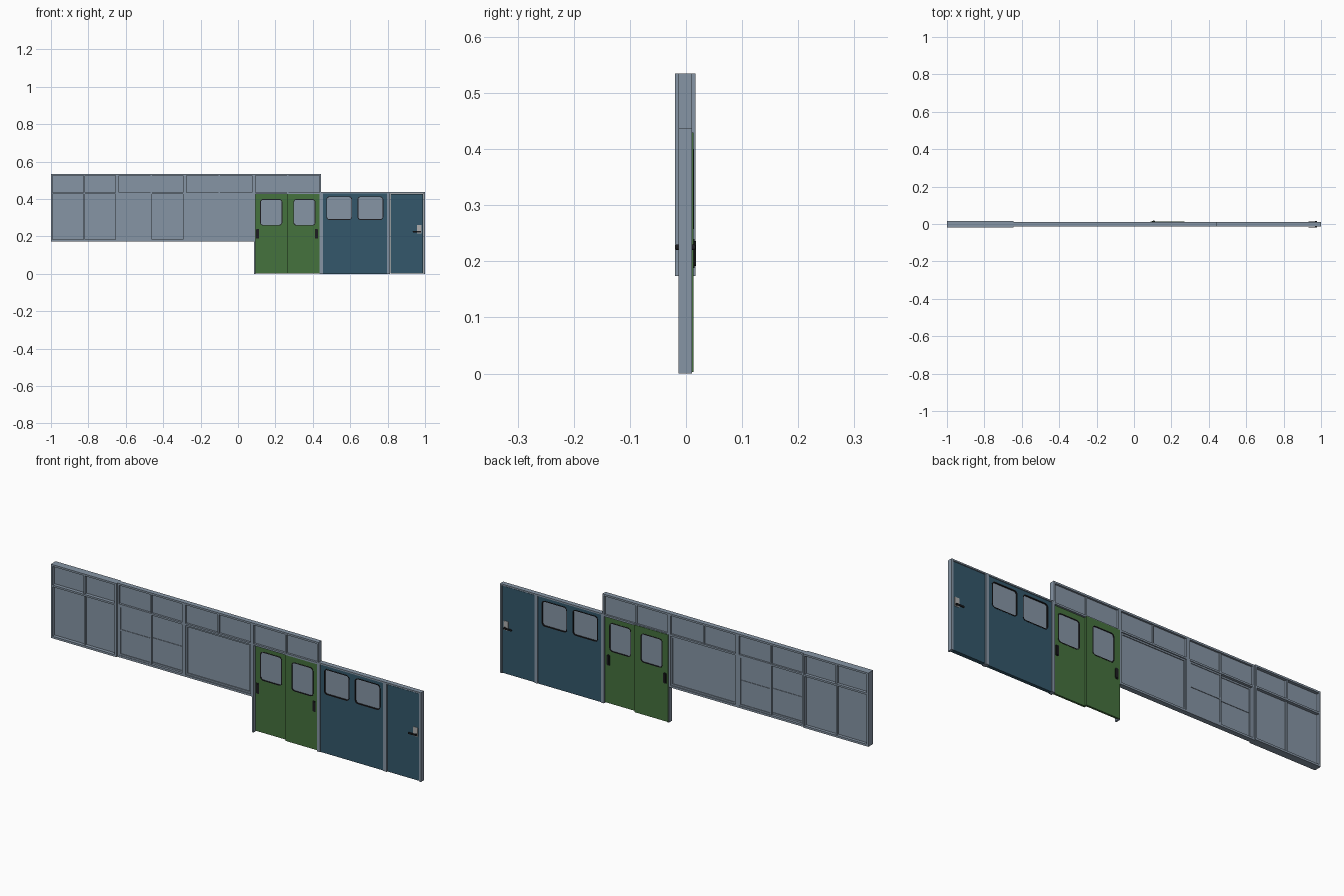
import bpy, bmesh, math

if "Cube" in bpy.data.objects:
    bpy.data.objects.remove(bpy.data.objects["Cube"])


def material(name, rgb):
    m = bpy.data.materials.new(name)
    m.diffuse_color = (*rgb, 1)
    m.use_nodes = True
    m.node_tree.nodes["Principled BSDF"].inputs["Base Color"].default_value = m.diffuse_color
    return m


GREY = material("blue grey", (0.24, 0.30, 0.375))
BLUE = material("deep blue", (0.034, 0.096, 0.145))
GREEN = material("leaf green", (0.06, 0.168, 0.048))
BLACK = material("near black", (0.012, 0.012, 0.014))
STEEL = material("pale steel", (0.42, 0.42, 0.42))


def rounded(x0, x1, z0, z1, r, n=5):
    """Outline of a rectangle with rounded corners (r = 0 keeps it square)."""
    if r == 0:
        return [(x0, z0), (x1, z0), (x1, z1), (x0, z1)]
    pts = []
    for k, (cx, cz) in enumerate([(x1 - r, z1 - r), (x0 + r, z1 - r),
                                  (x0 + r, z0 + r), (x1 - r, z0 + r)]):
        for i in range(n + 1):
            a = math.pi / 2 * (k + i / n)
            pts.append((cx + r * math.cos(a), cz + r * math.sin(a)))
    return pts


def slab(name, loops, y0, y1, mat):
    """Plate in the xz plane: first loop is the outline, the others are holes."""
    bm = bmesh.new()
    edges = []
    for loop in loops:
        vs = [bm.verts.new((x, y0, z)) for x, z in loop]
        edges += [bm.edges.new((vs[i], vs[(i + 1) % len(vs)])) for i in range(len(vs))]
    bmesh.ops.triangle_fill(bm, use_beauty=True, use_dissolve=False, edges=edges)
    ext = bmesh.ops.extrude_face_region(bm, geom=bm.faces[:])
    for v in ext["geom"]:
        if isinstance(v, bmesh.types.BMVert):
            v.co.y = y1
    bmesh.ops.recalc_face_normals(bm, faces=bm.faces[:])
    me = bpy.data.meshes.new(name)
    bm.to_mesh(me)
    bm.free()
    me.materials.append(mat)
    ob = bpy.data.objects.new(name, me)
    bpy.context.collection.objects.link(ob)
    return ob


def plate(name, x0, x1, z0, z1, y0, y1, mat, r=0.0):
    return slab(name, [rounded(x0, x1, z0, z1, r)], y0, y1, mat)


def frame(name, x0, x1, z0, z1, y0, y1, t, mat):
    return slab(name, [rounded(x0, x1, z0, z1, 0),
                       rounded(x0 + t, x1 - t, z0 + t, z1 - t, 0)], y0, y1, mat)


def leaf(name, x0, x1, z0, z1, y0, y1, mat, windows):
    """Solid leaf with rounded windows, each with glass and a dark gasket."""
    R = 0.015
    slab(name, [rounded(x0, x1, z0, z1, 0)] + [rounded(*w, R) for w in windows], y0, y1, mat)
    for a, b, c, d in windows:
        ym = (y0 + y1) / 2
        plate(name + "_glass", a, b, c, d, ym - 0.003, ym + 0.003, GREY, R)
        g = 0.002
        slab(name + "_gasket", [rounded(a - g, b + g, c - g, d + g, R + g),
                                rounded(a + g, b - g, c + g, d - g, R - g)],
             y0 - 0.0012, y1 + 0.0012, BLACK)


Y0, Y1 = -0.013, 0.011      # common frame depth
BOT, RAIL, TOP = 0.174, 0.435, 0.535
T = 0.009                   # frame bar width


def transom(name, x0, x1, y0, y1):
    """Two-light band along the top."""
    frame(name + "_transom_frame", x0, x1, RAIL - T, TOP, y0, y1, T, GREY)
    xm = (x0 + x1) / 2
    plate(name + "_transom_mullion", xm - 0.004, xm + 0.004, RAIL, TOP - T,
          y0 + 0.004, y1 - 0.004, GREY)
    plate(name + "_transom_glass", x0 + T, x1 - T, RAIL, TOP - T, -0.003, 0.002, GREY)


def lower(name, x0, x1, y0, y1):
    """Frame bars and sill below the transom."""
    for a in (x0, x1 - T):
        plate(name + "_post", a, a + T, BOT, RAIL - T, y0, y1, GREY)
    plate(name + "_sill", x0 + T, x1 - T, BOT, BOT + 0.01, y0, y1, GREY)
    return x0 + T, x1 - T, BOT + 0.01, RAIL - T


# Glazed panels: thick fixed, sliding sashes with bars, and one large pane
for name, x0, x1, y0, y1 in [("fixed_panel", -1.0, -0.645, -0.02, 0.017),
                             ("sash_panel", -0.645, -0.285, Y0, Y1),
                             ("wide_panel", -0.285, 0.085, Y0, Y1)]:
    transom(name, x0, x1, y0, y1)
    a, b, c, d = lower(name, x0, x1, y0, y1)
    m = (a + b) / 2
    if name == "fixed_panel":
        plate(name + "_mullion", m - 0.004, m + 0.004, c, d, -0.012, 0.009, GREY)
        plate(name + "_glass", a, b, c, d, -0.003, 0.002, GREY)
    elif name == "sash_panel":
        for p, q, y in [(a, m + 0.004, -0.0065), (m - 0.004, b, 0.0035)]:
            frame(name + "_sash", p, q, c, d, y - 0.0045, y + 0.0045, 0.008, GREY)
            plate(name + "_bar", p + 0.008, q - 0.008, 0.304, 0.311, y - 0.004, y + 0.004, GREY)
            plate(name + "_glass", p + 0.008, q - 0.008, c + 0.008, d - 0.008,
                  y - 0.0015, y + 0.0015, GREY)
    else:
        frame(name + "_sash", a, b, c, d, -0.008, 0.006, 0.008, GREY)
        plate(name + "_glass", a + 0.008, b - 0.008, c + 0.008, d - 0.008, -0.003, 0.002, GREY)

# Green sliding doors under the fourth transom
transom("door_header", 0.085, 0.445, Y0, Y1)
for a in (0.085, 0.437):
    plate("sliding_door_post", a, a + 0.008, 0, RAIL - T, Y0, Y1, GREY)
for name, x0, x1, y0, y1, win, hx in [
        ("left_sliding_door", 0.088, 0.27, 0.003, 0.0132, (0.12, 0.235, 0.26, 0.398), 0.105),
        ("right_sliding_door", 0.262, 0.437, -0.0085, 0.0015, (0.298, 0.412, 0.26, 0.398), 0.419)]:
    leaf(name, x0, x1, 0.003, 0.43, y0, y1, GREEN, [win])
    # pull handles on both faces
    for ya, yb in ((y0 - 0.002, y0), (y1, y1 + 0.002)):
        plate(name + "_pull_plate", hx - 0.008, hx + 0.008, 0.188, 0.24, ya, yb, BLACK, 0.004)
    for ya, yb in ((y0 - 0.0045, y0 - 0.002), (y1 + 0.002, y1 + 0.0045)):
        plate(name + "_pull_grip", hx - 0.004, hx + 0.004, 0.192, 0.236, ya, yb, BLACK, 0.003)

# Blue walls: grey posts and top rail
for a, b in [(0.445, 0.454), (0.796, 0.805), (0.805, 0.814), (0.991, 1.0)]:
    plate("blue_wall_post", a, b, 0, 0.437, Y0, Y1, GREY)
for a, b in [(0.454, 0.796), (0.814, 0.991)]:
    plate("blue_wall_top_rail", a, b, 0.43, 0.437, Y0, Y1, GREY)
leaf("blue_window_wall", 0.454, 0.796, 0, 0.43, -0.009, 0.007, BLUE,
     [(0.474, 0.608, 0.29, 0.412), (0.641, 0.775, 0.29, 0.412)])
plate("blue_hinged_door", 0.816, 0.989, 0.002, 0.428, -0.0105, 0.0085, BLUE)

# Lever handles on both faces of the hinged door
for s, y in ((-1, -0.0105), (1, 0.0085)):
    plate("lock_plate", 0.956, 0.982, 0.216, 0.26, *sorted((y, y + s * 0.002)), STEEL, 0.003)
    plate("lever_stem", 0.969, 0.979, 0.22, 0.23, *sorted((y, y + s * 0.007)), BLACK, 0.004)
    plate("lever_grip", 0.934, 0.979, 0.221, 0.229, *sorted((y + s * 0.005, y + s * 0.0085)),
          BLACK, 0.003)
